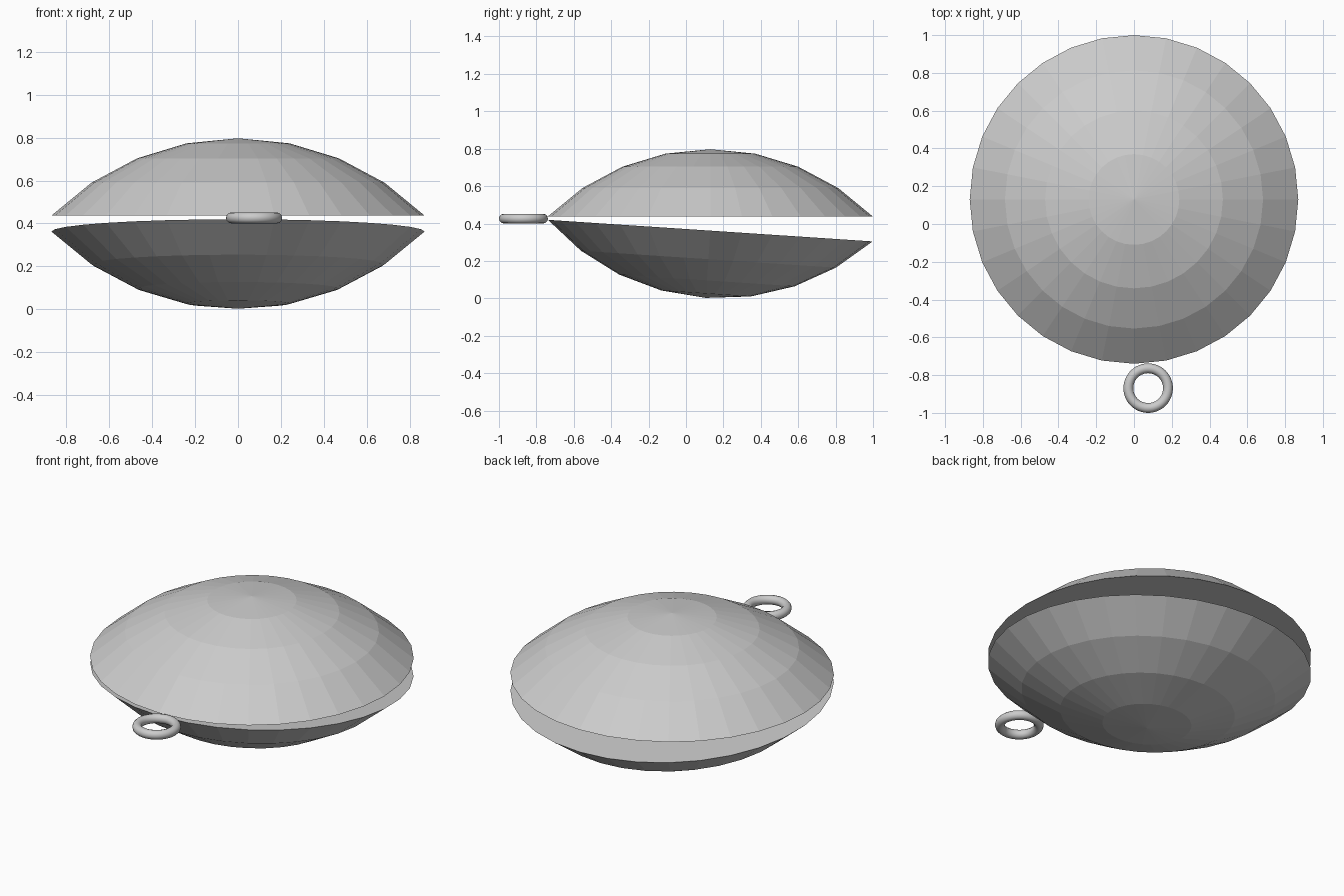
import bpy, bmesh
from math import sin, cos, radians
from mathutils import Matrix

if "Cube" in bpy.data.objects:
    bpy.data.objects.remove(bpy.data.objects["Cube"])

SEGMENTS = 32
RADIUS = 1.23   # sphere the shells are cut from
STEP = radians(11.25)


def shell(name, direction, location, tilt=0.0):
    """Faceted spherical cap, closed by a flat face, rim centre at the origin."""
    bm = bmesh.new()
    prev = bm.verts.new((0, 0, RADIUS * (1 - cos(4 * STEP))))
    edges = []
    for k in range(1, 5):
        v = bm.verts.new((0, RADIUS * sin(k * STEP),
                          RADIUS * (cos(k * STEP) - cos(4 * STEP))))
        edges.append(bm.edges.new((prev, v)))
        prev = v
    bmesh.ops.spin(bm, geom=list(bm.verts) + edges, cent=(0, 0, 0), axis=(0, 0, 1),
                   angle=radians(360), steps=SEGMENTS)
    bmesh.ops.remove_doubles(bm, verts=bm.verts, dist=1e-4)
    rim = [e for e in bm.edges if e.is_boundary]
    bmesh.ops.contextual_create(bm, geom=rim)
    bm.transform(Matrix.Scale(direction, 4, (0, 0, 1)))
    bmesh.ops.recalc_face_normals(bm, faces=bm.faces)
    mesh = bpy.data.meshes.new(name)
    bm.to_mesh(mesh)
    bm.free()
    ob = bpy.data.objects.new(name, mesh)
    bpy.context.collection.objects.link(ob)
    ob.location = location
    ob.rotation_euler.x = tilt
    return ob


# Two castanet shells, the lower one opened slightly at the back
shell("upper_shell", 1, (0, 0.13, 0.437))
shell("lower_shell", -1, (0, 0.13, 0.362), radians(-3.8))

# Finger ring at the front
bpy.ops.mesh.primitive_torus_add(location=(0.075, -0.869, 0.426), major_segments=48,
                                 minor_segments=12, major_radius=0.105, minor_radius=0.026)
ring = bpy.context.object
ring.name = "finger_ring"
bpy.ops.object.shade_smooth()
